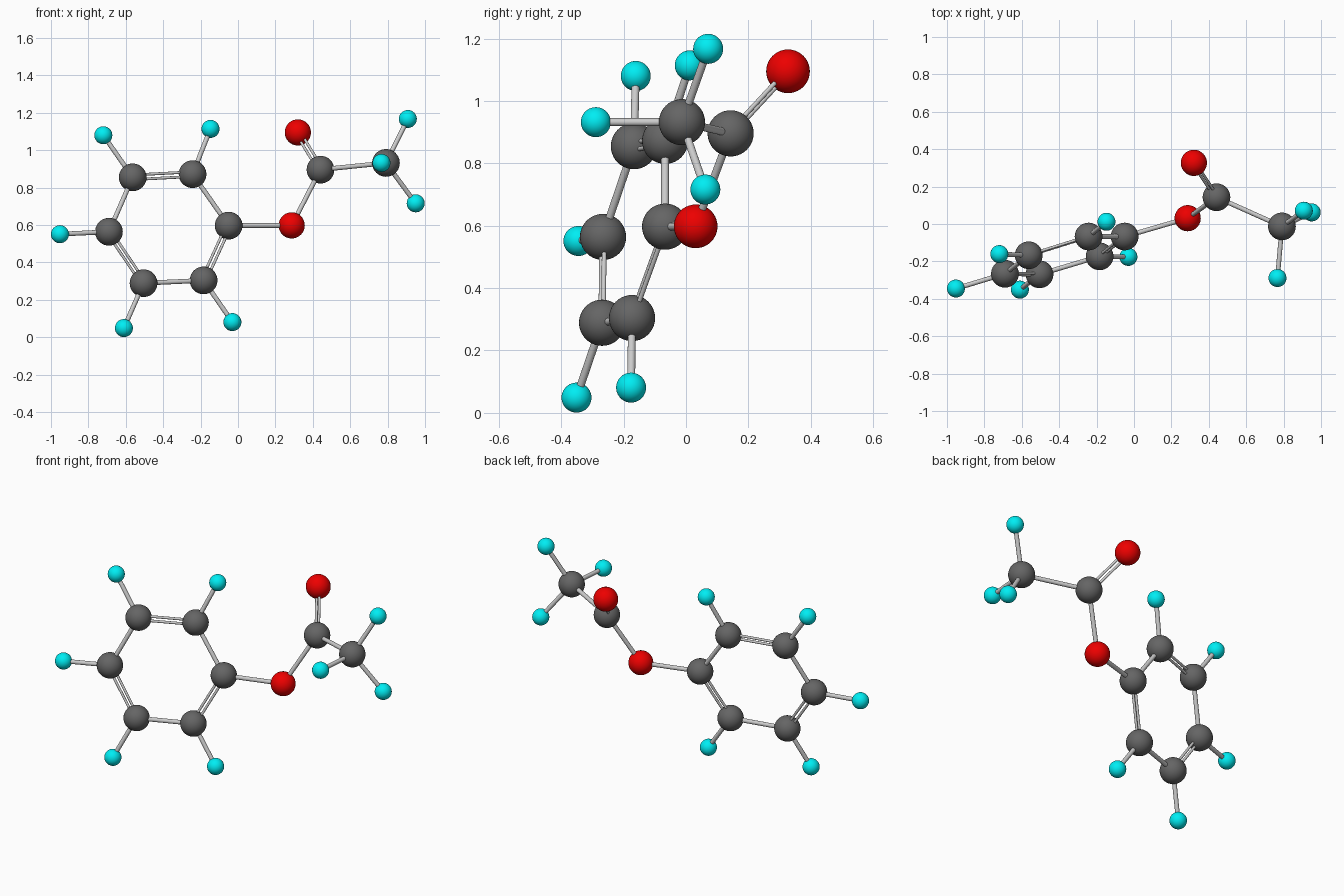
import bpy
from mathutils import Vector

if "Cube" in bpy.data.objects:
    bpy.data.objects.remove(bpy.data.objects["Cube"])


def material(name, rgb):
    m = bpy.data.materials.new(name)
    m.diffuse_color = (*rgb, 1)
    m.use_nodes = True
    m.node_tree.nodes["Principled BSDF"].inputs["Base Color"].default_value = m.diffuse_color
    return m


# element: (plain name, radius, material)
KINDS = {
    "C": ("carbon", 0.074, material("dark_grey", (0.13, 0.13, 0.13))),
    "O": ("oxygen", 0.070, material("red", (0.85, 0.0, 0.0))),
    "H": ("hydrogen", 0.048, material("cyan", (0.0, 0.85, 0.9))),
}

# Atom centres
ATOMS = {
    # six-sided ring
    "C1": (-0.05, -0.067, 0.597), "C2": (-0.243, -0.067, 0.872),
    "C3": (-0.563, -0.167, 0.855), "C4": (-0.69, -0.266, 0.564),
    "C5": (-0.505, -0.269, 0.289), "C6": (-0.184, -0.173, 0.304),
    "H2": (-0.147, 0.012, 1.114), "H3": (-0.72, -0.161, 1.08),
    "H4": (-0.952, -0.345, 0.551), "H5": (-0.61, -0.351, 0.049),
    "H6": (-0.03, -0.176, 0.081),
    # side chain
    "O1": (0.287, 0.031, 0.598), "C7": (0.441, 0.143, 0.896),
    "O2": (0.32, 0.327, 1.095), "C8": (0.791, -0.013, 0.932),
    "H7": (0.908, 0.071, 1.167), "H8": (0.95, 0.062, 0.716),
    "H9": (0.767, -0.289, 0.932),
}
P = {k: Vector(v) for k, v in ATOMS.items()}

SINGLE = ["C1 C2", "C3 C4", "C5 C6", "C2 H2", "C3 H3", "C4 H4", "C5 H5",
          "C6 H6", "C1 O1", "O1 C7", "C7 C8", "C8 H7", "C8 H8", "C8 H9"]
# double bonds, each with a neighbour that fixes the plane of the pair
DOUBLE = ["C2 C3 C1", "C4 C5 C3", "C6 C1 C5", "C7 O2 C8"]


def smooth(obj):
    bpy.ops.object.shade_smooth_by_angle()
    return obj


def rod(name, a, b, radius):
    d = b - a
    bpy.ops.mesh.primitive_cylinder_add(
        vertices=24, radius=radius, depth=d.length, location=(a + b) / 2,
        rotation=d.to_track_quat("Z", "Y").to_euler())
    bpy.context.object.name = name
    return smooth(bpy.context.object)


# Atoms
for key, pos in P.items():
    name, radius, mat = KINDS[key[0]]
    bpy.ops.mesh.primitive_uv_sphere_add(
        segments=40, ring_count=20, radius=radius, location=pos)
    ball = smooth(bpy.context.object)
    ball.name = name + "_atom_" + key[1:]
    ball.data.materials.append(mat)

# Single bonds
for pair in SINGLE:
    a, b = pair.split()
    rod("single_bond", P[a], P[b], 0.0125)

# Double bonds: two thin rods side by side in the local plane
for triple in DOUBLE:
    a, b, c = (P[k] for k in triple.split())
    d = (b - a).normalized()
    side = c - a
    side = (side - d * side.dot(d)).normalized() * 0.0125
    for s in (-1, 1):
        rod("double_bond", a + s * side, b + s * side, 0.0075)
